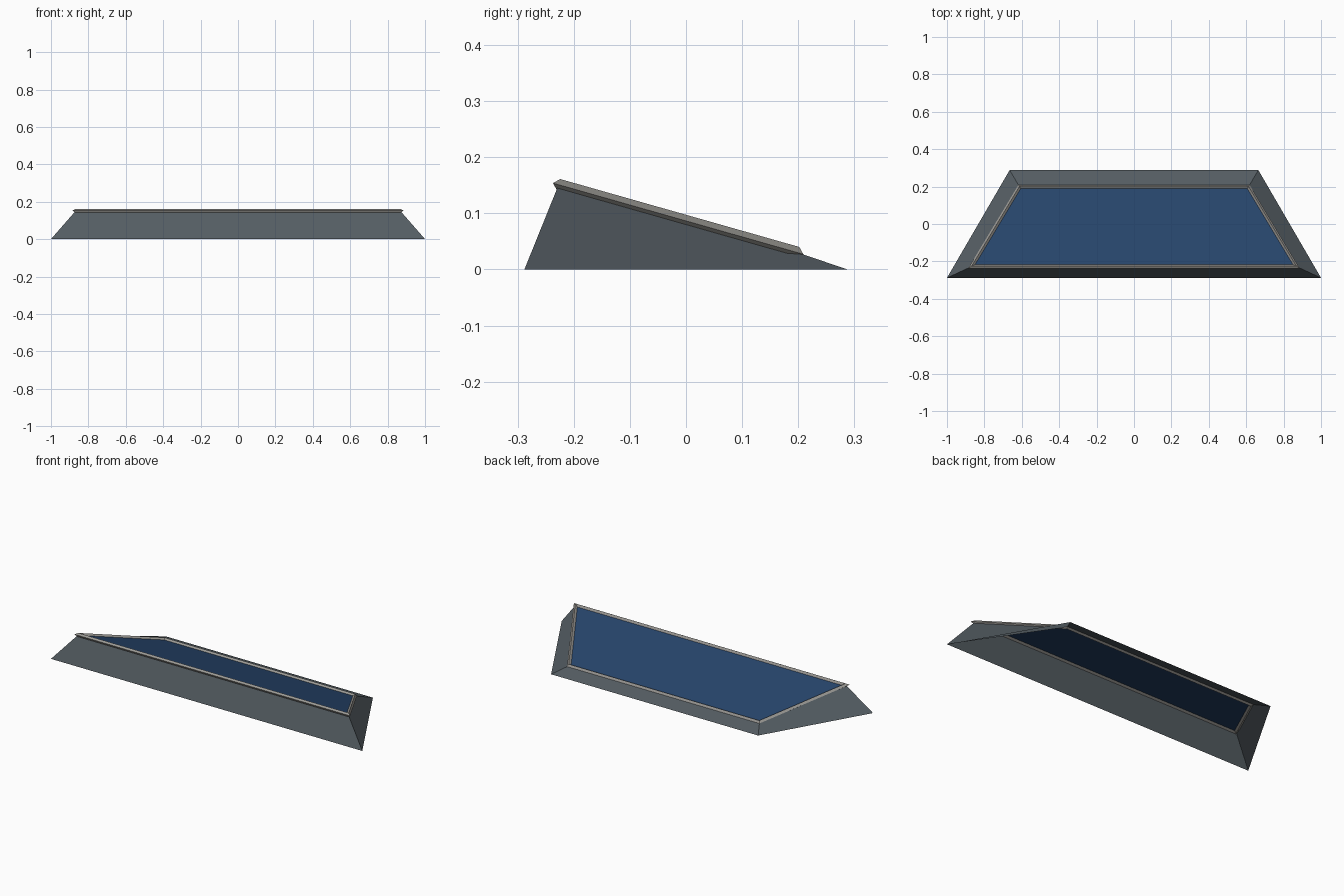
import bpy
from mathutils import Vector

if "Cube" in bpy.data.objects:
    bpy.data.objects.remove(bpy.data.objects["Cube"])


def trapezoid(front, back):
    """Four mirrored corners, counter-clockwise from above; each arg is (half width, y, z)."""
    (fx, fy, fz), (bx, by, bz) = front, back
    return [Vector(p) for p in ((-fx, fy, fz), (fx, fy, fz), (bx, by, bz), (-bx, by, bz))]


def make(name, verts, faces, color):
    mesh = bpy.data.meshes.new(name)
    mesh.from_pydata(verts, [], faces)
    mesh.update()
    obj = bpy.data.objects.new(name, mesh)
    bpy.context.collection.objects.link(obj)
    mat = bpy.data.materials.new(name + "_color")
    mat.diffuse_color = (*color, 1)
    mat.use_nodes = True
    mat.node_tree.nodes["Principled BSDF"].inputs["Base Color"].default_value = mat.diffuse_color
    mesh.materials.append(mat)
    return obj


def loft(rings, closed):
    """Quads between successive equal-sized closed rings."""
    n, count = len(rings[0]), len(rings)
    faces = []
    for i in range(count if closed else count - 1):
        a, b = i * n, ((i + 1) % count) * n
        for k in range(n):
            j = (k + 1) % n
            faces.append((a + k, a + j, b + j, b + k))
    return [v for r in rings for v in r], faces


base = trapezoid((1.0, -0.288, 0), (0.665, 0.288, 0))
rim = trapezoid((0.868, -0.227, 0.151), (0.612, 0.199, 0.030))

# Open-bottomed sloping surround
make("surround", *loft([base, rim], False), (0.09, 0.11, 0.125))

# Tilted glass panel
make("glass_panel", rim, [(0, 1, 2, 3)], (0.02, 0.06, 0.15))

# Diamond-section trim, mitred around the panel edge
normal = (rim[1] - rim[0]).cross(rim[3] - rim[0]).normalized()
outs = [(rim[(i + 1) % 4] - rim[i]).normalized().cross(normal) for i in range(4)]
r = 0.0105
rings = []
for i, p in enumerate(rim):
    a, b = outs[i - 1], outs[i]
    mitre = (a + b) * (r / (1 + a.dot(b)))
    rings.append([p + normal * r, p - mitre, p - normal * r, p + mitre])
make("trim_frame", *loft(rings, True), (0.33, 0.32, 0.30))
